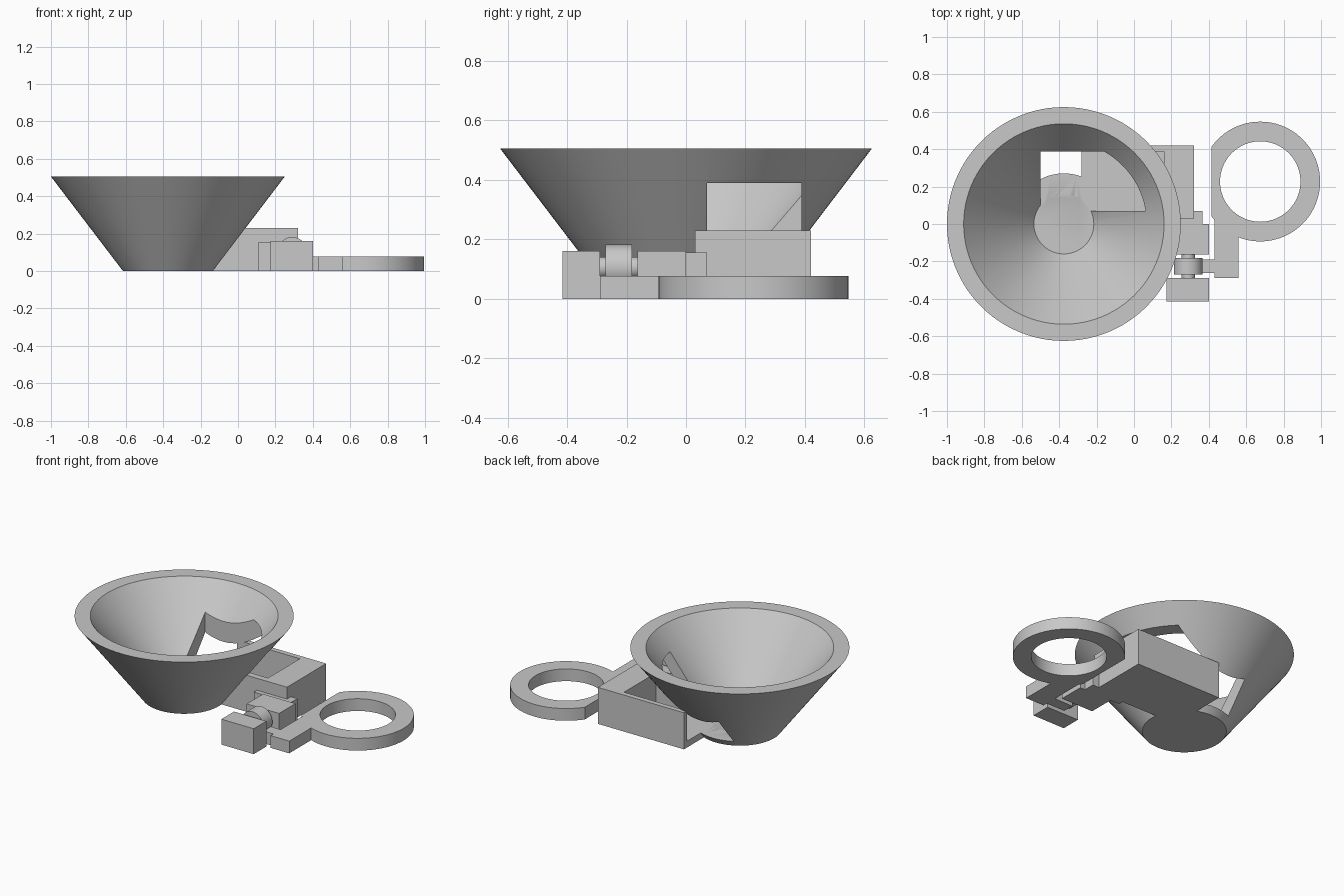
import bpy
from math import radians

cube = bpy.data.objects.get("Cube")
if cube:
    bpy.data.objects.remove(cube, do_unlink=True)

grey = bpy.data.materials.new("plain grey")
grey.use_nodes = True
GREY = (0.58, 0.58, 0.58, 1)
grey.diffuse_color = GREY
grey.node_tree.nodes["Principled BSDF"].inputs["Base Color"].default_value = GREY


def finish(obj, name):
    obj.name = name
    obj.data.materials.clear()
    obj.data.materials.append(grey)
    return obj


def box(name, x, y, z):
    """Box given as (low, high) pairs on each axis."""
    mids = [(a + b) / 2 for a, b in (x, y, z)]
    bpy.ops.mesh.primitive_cube_add(size=1, location=mids)
    obj = bpy.context.object
    obj.scale = [b - a for a, b in (x, y, z)]
    bpy.ops.object.transform_apply(location=False, rotation=False, scale=True)
    return finish(obj, name)


def frustum(name, centre, z, r_low, r_high, sides=96):
    bpy.ops.mesh.primitive_cone_add(
        vertices=sides, radius1=r_low, radius2=r_high, depth=z[1] - z[0],
        location=(centre[0], centre[1], (z[0] + z[1]) / 2))
    return finish(bpy.context.object, name)


def pin(name, x, y, z, r):
    """Cylinder lying along the y axis."""
    bpy.ops.mesh.primitive_cylinder_add(
        vertices=48, radius=r, depth=y[1] - y[0],
        location=(x, (y[0] + y[1]) / 2, z), rotation=(radians(90), 0, 0))
    return finish(bpy.context.object, name)


def combine(obj, tool, operation):
    """Apply a boolean and throw the tool away."""
    mod = obj.modifiers.new("bool", 'BOOLEAN')
    mod.operation = operation
    mod.solver = 'EXACT'
    mod.object = tool
    bpy.context.view_layer.objects.active = obj
    bpy.ops.object.modifier_apply(modifier=mod.name)
    bpy.data.objects.remove(tool, do_unlink=True)


def smooth(obj):
    bpy.ops.object.select_all(action='DESELECT')
    obj.select_set(True)
    bpy.context.view_layer.objects.active = obj
    bpy.ops.object.shade_smooth_by_angle(angle=radians(30))


# Funnel with its side chute, hollowed together
FUNNEL = (-0.375, 0)
FLOOR = 0.04
funnel = frustum("funnel_and_chute", FUNNEL, (0, 0.505), 0.24, 0.625)
combine(funnel, box("chute", (-0.28, 0.32), (0.03, 0.42), (0, 0.23)), 'UNION')
combine(funnel, frustum("bowl", FUNNEL, (FLOOR, 0.525), 0.16, 0.552), 'DIFFERENCE')
combine(funnel, box("channel", (-0.5, 0.16), (0.07, 0.388), (FLOOR, 0.39)), 'DIFFERENCE')
smooth(funnel)

# Hinge blocks beside the funnel
box("hinge_mount", (0.11, 0.365), (0, 0.07), (0, 0.155))
box("rear_hinge_block", (0.175, 0.4), (-0.163, 0), (0, 0.16))
box("front_hinge_block", (0.175, 0.4), (-0.415, -0.29), (0, 0.16))

# Hinge axle and knuckle
smooth(pin("hinge_axle", 0.29, (-0.3, -0.15), 0.105, 0.036))
smooth(pin("hinge_knuckle", 0.29, (-0.27, -0.182), 0.105, 0.077))

# Flat ring with a trimmed inner side, and the arm to the hinge
PLATE = (0, 0.077)
CUT = (-0.1, 0.2)
RING = (0.675, 0.227)
ring = frustum("ring_and_arm", RING, PLATE, 0.32, 0.32)
combine(ring, box("trim", (0.2, 0.415), (-0.2, 0.7), CUT), 'DIFFERENCE')
combine(ring, box("arm", (0.43, 0.56), (-0.29, 0.04), PLATE), 'UNION')
combine(ring, box("link", (0.3, 0.44), (-0.262, -0.19), PLATE), 'UNION')
combine(ring, frustum("hole", RING, CUT, 0.215, 0.215), 'DIFFERENCE')
smooth(ring)
